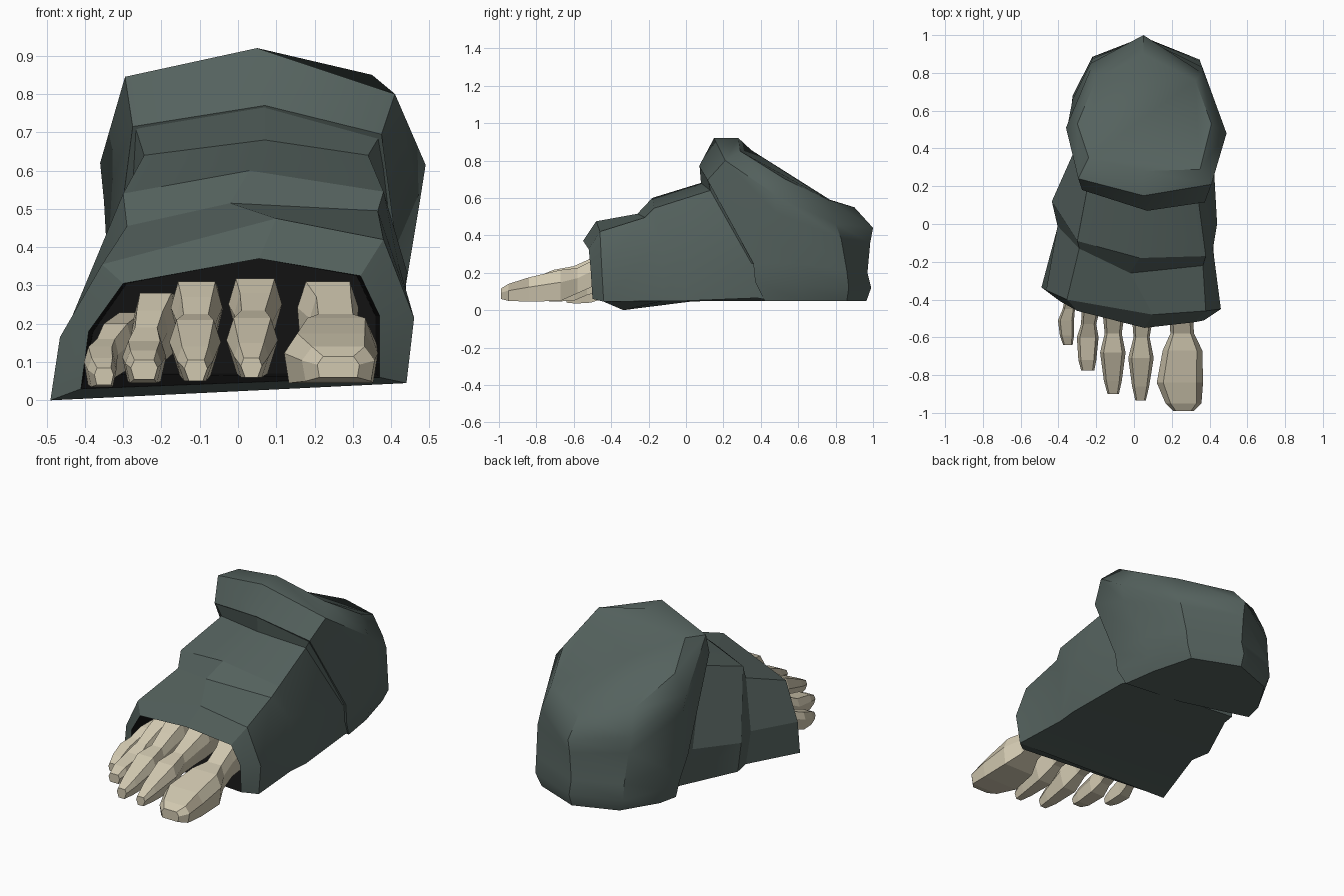
import bpy, bmesh, math
from mathutils import Vector


def material(name, col):
    m = bpy.data.materials.new(name)
    m.diffuse_color = (*col, 1)
    return m


GREEN = material("grey_green_cloth", (0.09, 0.122, 0.112))
DARK = material("dark_lining", (0.006, 0.006, 0.006))
BONE = material("bone", (0.64, 0.58, 0.435))
WORN = material("worn_bone", (0.43, 0.38, 0.285))


def loft(name, rings, mats, smooth=None, second=lambda k, i: False, dark_end=False):
    """Skin closed rings and cap both ends; second(k, i) picks faces of the second colour."""
    bm = bmesh.new()
    vs = [[bm.verts.new(p) for p in r] for r in rings]
    n = len(rings[0])
    for k in range(len(vs) - 1):
        for i in range(n):
            j = (i + 1) % n
            f = bm.faces.new((vs[k][i], vs[k][j], vs[k + 1][j], vs[k + 1][i]))
            f.material_index = int(second(k, i))
    bm.faces.new(vs[0])
    bm.faces.new(vs[-1]).material_index = int(dark_end)
    bmesh.ops.recalc_face_normals(bm, faces=bm.faces)
    me = bpy.data.meshes.new(name)
    bm.to_mesh(me)
    bm.free()
    ob = bpy.data.objects.new(name, me)
    bpy.context.collection.objects.link(ob)
    for m in mats:
        me.materials.append(m)
    if smooth:
        bpy.ops.object.select_all(action='DESELECT')
        ob.select_set(True)
        bpy.context.view_layer.objects.active = ob
        bpy.ops.object.shade_smooth_by_angle(angle=math.radians(smooth))
    return ob


# Foot wrap: each ring runs bottom left, over the top, to bottom right
cuff_join = [(-.275, .50, .06), (-.31, .47, .25), (-.268, .182, .712), (.07, .073, .765),
             (.37, .12, .69), (.425, .38, .25), (.40, .44, .055)]
cuff_groove = [(-.275, .44, .05), (-.315, .39, .25), (-.245, .20, .64), (.07, .08, .68),
               (.34, .13, .64), (.42, .35, .25), (.41, .38, .065)]
step_top = [(-.42, .13, .05), (-.435, .12, .215), (-.30, -.09, .54), (.03, -.18, .60),
            (.38, -.17, .545), (.44, .0, .34), (.432, .0, .05)]
step_low = [(-.395, .02, .045), (-.405, -.01, .225), (-.29, -.13, .455), (-.02, -.26, .515),
            (.365, -.22, .495), (.418, -.13, .36), (.42, -.12, .05)]
front_edge = [(-.49, -.335, .0), (-.465, -.35, .165), (-.355, -.40, .355), (.10, -.48, .475),
              (.38, -.46, .42), (.46, -.45, .215), (.44, -.44, .045)]
opening = [(-.41, -.38, .03), (-.39, -.41, .18), (-.30, -.46, .305), (.055, -.55, .37),
           (.32, -.52, .325), (.37, -.51, .22), (.37, -.50, .06)]
inside = [(x * .97, -.15, max(z, .07)) for x, y, z in opening]
loft("foot_wrap", [cuff_join, cuff_groove, step_top, step_low, front_edge, opening, inside],
     [GREEN, DARK], 25, lambda k, i: k >= 5, True)

# Heel and ankle cuff: rings from the flat ankle cap down to the sole,
# each from front middle, round the right, the back and the left
heel = [
    [(.05, .28, .92), (.35, .29, .85), (.41, .53, .70), (.325, .76, .59),
     (.05, .90, .55), (-.20, .77, .59), (-.30, .53, .735), (-.24, .35, .855)],
    [(.05, .15, .92), (.41, .21, .80), (.49, .48, .615), (.36, .80, .46),
     (.05, 1.0, .44), (-.23, .82, .46), (-.36, .51, .62), (-.295, .24, .845)],
    [(.07, .07, .77), (.375, .115, .695), (.475, .48, .52), (.362, .83, .38),
     (.05, .985, .36), (-.23, .85, .38), (-.35, .53, .52), (-.275, .18, .715)],
    [(.07, .40, .25), (.435, .36, .25), (.43, .60, .25), (.35, .86, .21),
     (.05, .97, .20), (-.22, .875, .21), (-.325, .66, .25), (-.335, .46, .25)],
    [(.06, .42, .14), (.43, .37, .15), (.41, .62, .13), (.348, .87, .12),
     (.05, .99, .12), (-.22, .885, .12), (-.325, .68, .13), (-.34, .54, .14)],
    [(.05, .46, .05), (.41, .42, .05), (.38, .62, .05), (.315, .86, .05),
     (.05, .965, .05), (-.19, .875, .05), (-.31, .68, .05), (-.335, .57, .05)],
]
loft("heel_cuff", heel, [GREEN], 40)


# Toe bones: stations of (x, y, width, z low, z high), from tip to root
def toe(name, stations, base=.6, worn=False):
    rings = []
    for x, y, w, lo, hi in stations:
        h, d = w / 2, hi - lo
        rings.append([(x + a * h, y, lo + b * d) for a, b in
                      ((-base, 0), (base, 0), (1, .6), (.72, 1), (-.72, 1), (-1, .6))])
    # Worn patch on the outer upper edge near the tip
    loft(name, rings, [BONE, WORN], None, lambda k, i: worn and k == 1 and i == 2)


toe("big_toe", [(.262, -.99, .11, .06, .115), (.262, -.95, .19, .05, .14), (.243, -.84, .245, .045, .175),
                (.257, -.67, .21, .05, .215), (.255, -.58, .125, .09, .225), (.25, -.49, .125, .13, .27),
                (.235, -.41, .16, .14, .31), (.22, -.18, .12, .15, .30)], .9, True)
toe("second_toe", [(.035, -.935, .055, .06, .11), (.035, -.86, .09, .06, .15), (.037, -.71, .135, .07, .215),
                   (.04, -.60, .085, .12, .235), (.045, -.50, .11, .14, .28), (.045, -.42, .14, .15, .318),
                   (.04, -.18, .10, .16, .30)])
toe("third_toe", [(-.11, -.90, .06, .05, .105), (-.112, -.83, .095, .05, .14), (-.112, -.68, .135, .065, .21),
                  (-.11, -.58, .09, .11, .225), (-.108, -.50, .11, .13, .27), (-.108, -.42, .135, .14, .31),
                  (-.09, -.18, .10, .15, .30)])
toe("fourth_toe", [(-.245, -.775, .07, .055, .105), (-.247, -.72, .095, .045, .13), (-.245, -.60, .115, .05, .155),
                   (-.24, -.53, .08, .08, .19), (-.23, -.46, .095, .10, .235), (-.215, -.38, .115, .12, .28),
                   (-.18, -.18, .09, .13, .27)], .75, True)
toe("little_toe", [(-.35, -.64, .05, .04, .085), (-.355, -.59, .075, .035, .11), (-.36, -.51, .085, .04, .14),
                   (-.345, -.45, .065, .06, .16), (-.32, -.38, .085, .08, .20), (-.28, -.18, .08, .10, .23)], .75)
